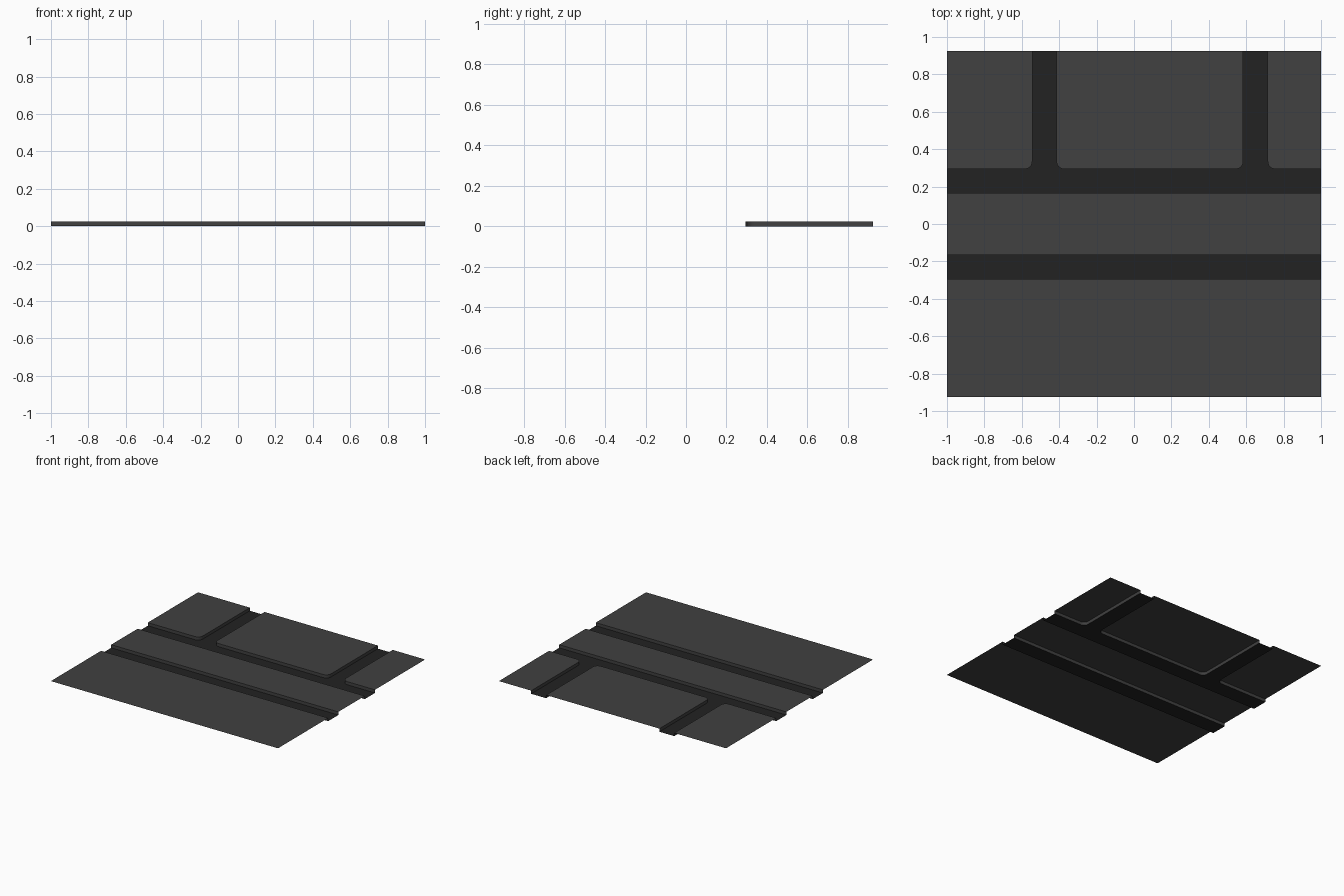
import bpy, bmesh, math

if "Cube" in bpy.data.objects:
    bpy.data.objects.remove(bpy.data.objects["Cube"])

H = 0.025            # kerb height
YE = 0.925           # half depth of the tile
Y1, Y2 = 0.166, 0.294  # inner and outer edges of the two main roads
R = 0.04             # street corner radius


def material(name, v):
    m = bpy.data.materials.new(name)
    m.diffuse_color = (v, v, v, 1)
    m.use_nodes = True
    m.node_tree.nodes["Principled BSDF"].inputs["Base Color"].default_value = m.diffuse_color
    return m


PAVE = material("pavement grey", 0.052)
ROAD = material("asphalt dark grey", 0.016)


def make(name, pts, z, mat, kerbs=()):
    """Flat counter-clockwise sheet; kerbs are open chains dropped down to z = 0."""
    bm = bmesh.new()
    top = bm.faces.new([bm.verts.new((x, y, z)) for x, y in pts])
    for chain in kerbs:
        up = [bm.verts.new((x, y, H)) for x, y in chain]
        low = [bm.verts.new((x, y, 0)) for x, y in chain]
        for i in range(len(chain) - 1):
            bm.faces.new((low[i], low[i + 1], up[i + 1], up[i]))
    bmesh.ops.remove_doubles(bm, verts=bm.verts, dist=1e-5)
    bmesh.ops.triangulate(bm, faces=[f for f in bm.faces if len(f.verts) > 4])
    me = bpy.data.meshes.new(name)
    bm.to_mesh(me)
    bm.free()
    me.materials.append(mat)
    ob = bpy.data.objects.new(name, me)
    bpy.context.collection.objects.link(ob)


def arc(cx, cy, a0, a1, n=6):
    return [(cx + R * math.cos(math.radians(a0 + (a1 - a0) * i / n)),
             cy + R * math.sin(math.radians(a0 + (a1 - a0) * i / n)))
            for i in range(n + 1)]


# side street edges
A, B, C, D = -0.544, -0.414, 0.584, 0.715

# kerb lines of the three back blocks, counter-clockwise round each block
left = [(-1, Y2)] + arc(A - R, Y2 + R, 270, 360) + [(A, YE)]
middle = [(B, YE)] + arc(B + R, Y2 + R, 180, 270) + arc(C - R, Y2 + R, 270, 360) + [(C, YE)]
right = [(D, YE)] + arc(D + R, Y2 + R, 180, 270) + [(1, Y2)]

# raised pavement blocks
make("back_left_block", left + [(-1, YE)], H, PAVE, [left])
make("back_middle_block", middle, H, PAVE, [middle])
make("back_right_block", right + [(1, YE)], H, PAVE, [right])

median_front = [(-1, -Y1), (1, -Y1)]
median_back = [(1, Y1), (-1, Y1)]
make("median_strip", median_front + median_back, H, PAVE, [median_front, median_back])

front_kerb = [(1, -Y2), (-1, -Y2)]
make("front_block", [(-1, -YE), (1, -YE)] + front_kerb, H, PAVE, [front_kerb])

# sunken roads
make("front_road", [(-1, -Y2), (1, -Y2), (1, -Y1), (-1, -Y1)], 0, ROAD)
outline = left + middle + right
make("back_road_with_side_streets",
     [(-1, Y1), (1, Y1)] + outline[::-1], 0, ROAD)
